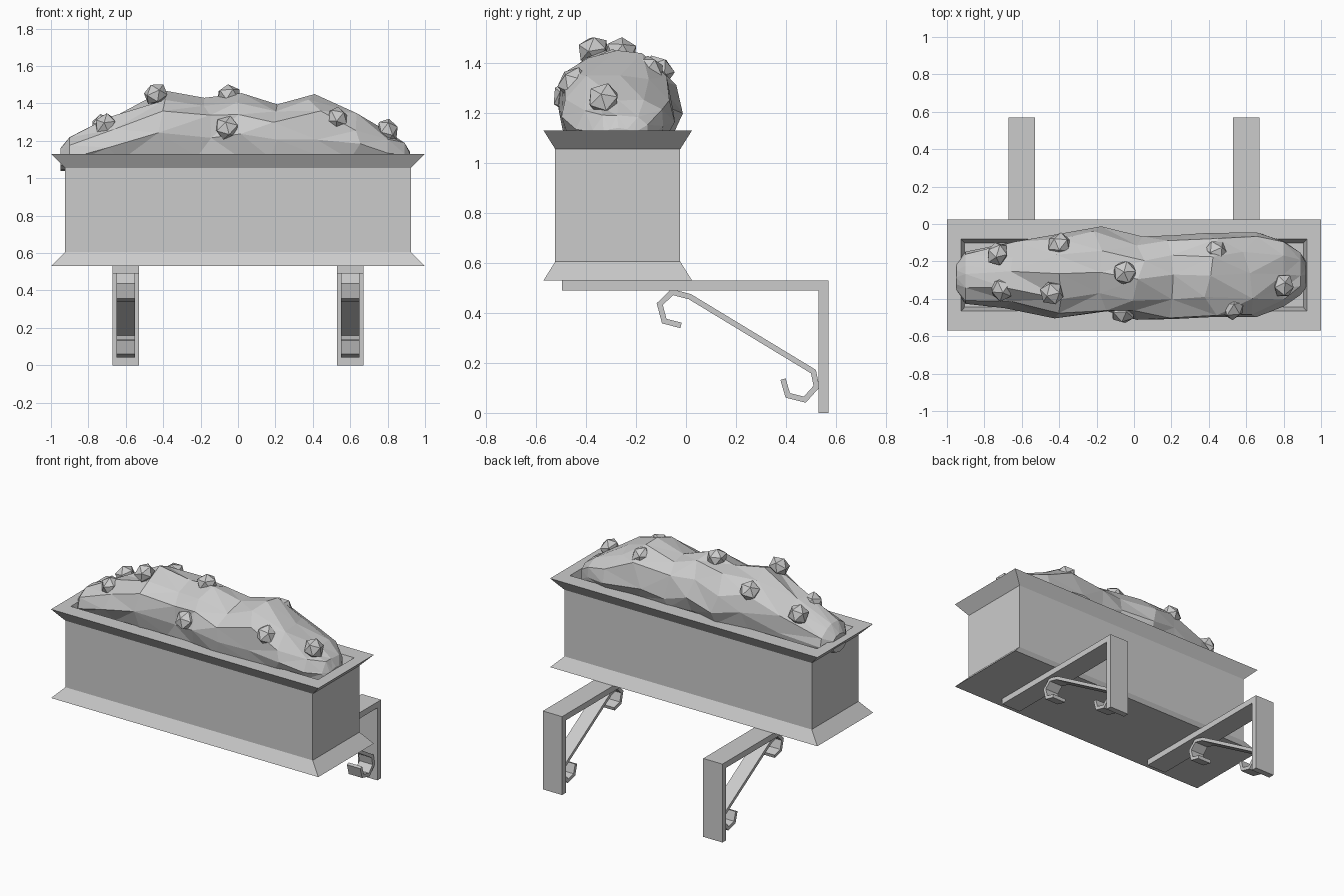
import bpy, bmesh, math, random
from mathutils import Vector

if "Cube" in bpy.data.objects:
    bpy.data.objects.remove(bpy.data.objects["Cube"])

random.seed(4)


def make_object(name, bm):
    bmesh.ops.recalc_face_normals(bm, faces=bm.faces)
    mesh = bpy.data.meshes.new(name)
    bm.to_mesh(mesh)
    bm.free()
    ob = bpy.data.objects.new(name, mesh)
    bpy.context.collection.objects.link(ob)
    return ob


def loft(bm, rings):
    """Skin closed rings of points and cap both ends."""
    rows = [[bm.verts.new(p) for p in r] for r in rings]
    n = len(rows[0])
    for a, b in zip(rows, rows[1:]):
        for i in range(n):
            j = (i + 1) % n
            bm.faces.new((a[i], a[j], b[j], b[i]))
    bm.faces.new(rows[0])
    bm.faces.new(rows[-1])


def box(name, x, y0, y1, z0, z1, half):
    bm = bmesh.new()
    loft(bm, [[(x + sx * half, y, z) for sx, y in
               ((-1, y0), (1, y0), (1, y1), (-1, y1))] for z in (z0, z1)])
    return make_object(name, bm)


# Planter trough: flared foot, straight body, flared rim, sunken soil floor
YC = -0.273
profile = [(1.0, 0.297, 0.53), (0.925, 0.25, 0.605), (0.925, 0.25, 1.055),
           (1.0, 0.297, 1.13), (0.925, 0.193, 1.13), (0.905, 0.172, 1.06)]
bm = bmesh.new()
loft(bm, [[(sx * hx, YC + sy * hy, z) for sx, sy in
           ((-1, -1), (1, -1), (1, 1), (-1, 1))] for hx, hy, z in profile])
make_object("planter_box", bm)

# Wall brackets: shelf arm, wall plate and a scrolled brace of flat bar
scroll = [(-0.02, 0.35), (-0.087, 0.367), (-0.105, 0.435), (-0.055, 0.483),
          (0.015, 0.465), (0.51, 0.165), (0.522, 0.105), (0.475, 0.053),
          (0.407, 0.07), (0.388, 0.135)]
path = [Vector(p) for p in scroll]
for side, x in (("left", -0.6), ("right", 0.6)):
    box(side + "_bracket_arm", x, -0.495, 0.57, 0.49, 0.53, 0.072)
    box(side + "_bracket_plate", x, 0.53, 0.57, 0.0, 0.49, 0.072)
    bm = bmesh.new()
    rings = []
    for i, p in enumerate(path):
        a = (p - path[max(i - 1, 0)]).normalized()
        b = (path[min(i + 1, len(path) - 1)] - p).normalized()
        t = (a + b).normalized()
        miter = max(t.dot(b), t.dot(a), 0.5)
        nrm = Vector((-t.y, t.x)) * 0.011 / miter
        rings.append([(x + sx * 0.05, p.x + s * nrm.x, p.y + s * nrm.y)
                      for sx, s in ((-1, -1), (1, -1), (1, 1), (-1, 1))])
    loft(bm, rings)
    make_object(side + "_bracket_scroll", bm)

# Faceted foliage mound: (x, front y, back y, top z) stations
stations = [(-0.95, -0.36, -0.21, 1.16), (-0.90, -0.42, -0.14, 1.22),
            (-0.66, -0.44, -0.08, 1.33), (-0.40, -0.50, -0.05, 1.47),
            (-0.18, -0.48, -0.02, 1.43), (0.02, -0.50, -0.08, 1.455),
            (0.21, -0.52, -0.05, 1.395), (0.41, -0.51, -0.06, 1.45),
            (0.62, -0.50, -0.05, 1.35), (0.80, -0.44, -0.08, 1.25),
            (0.89, -0.39, -0.14, 1.19), (0.92, -0.34, -0.20, 1.14)]
N = 12
bm = bmesh.new()
rings = []
for k, (x, yf, yb, zt) in enumerate(stations):
    inner = 0 < k < len(stations) - 1
    zc = 1.06 + (zt - 1.06) * 0.4
    ring = []
    for i in range(N):
        ang = 2 * math.pi * i / N
        c, s = math.cos(ang), math.sin(ang)
        y = (yf + yb) / 2 + (yb - yf) / 2 * c
        z = zc + (zt - zc if s > 0 else zc - 1.04) * math.copysign(abs(s) ** 0.85, s)
        top = i == N // 4
        if inner and s > -0.1:
            y += random.uniform(-0.015, 0.015)
            z += 0 if top else random.uniform(-0.025, 0.02)
        dx = random.uniform(-0.04, 0.04) if 1 < k < len(stations) - 3 and not top else 0
        ring.append((x + dx, y, z))
    rings.append(ring)
loft(bm, rings)
bmesh.ops.triangulate(bm, faces=bm.faces)
make_object("foliage_mound", bm)

# Gem-like blossoms, each pointing away from the mound's core
blossoms = [(-0.73, -0.16, 1.28), (-0.40, -0.11, 1.37), (-0.71, -0.35, 1.285),
            (-0.44, -0.37, 1.45), (-0.05, -0.26, 1.445), (-0.06, -0.475, 1.27),
            (0.44, -0.15, 1.37), (0.53, -0.45, 1.32), (0.80, -0.33, 1.255)]
for i, p in enumerate(blossoms):
    bpy.ops.mesh.primitive_ico_sphere_add(subdivisions=1, radius=0.068, location=p)
    ob = bpy.context.object
    ob.name = "blossom_%d" % (i + 1)
    out = Vector((p[0] * 0.35, p[1] + 0.28, p[2] - 1.15))
    ob.rotation_mode = 'QUATERNION'
    ob.rotation_quaternion = out.to_track_quat('Z', 'Y')
    ob.scale = (1, 1, 0.85)
